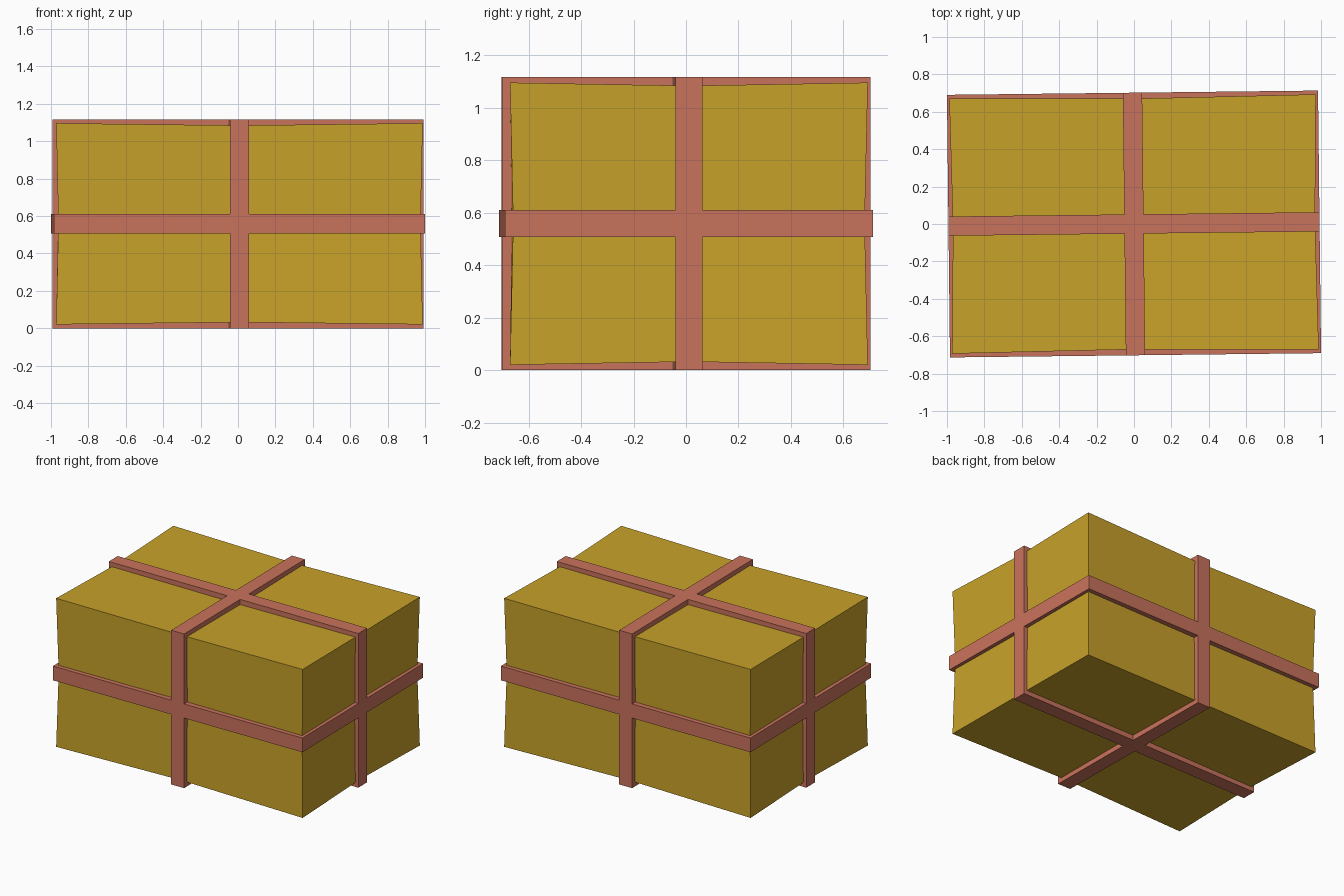
import bpy, bmesh
from mathutils import Matrix, Vector

if "Cube" in bpy.data.objects:
    bpy.data.objects.remove(bpy.data.objects["Cube"])

TURN = 0.0115          # the parcel sits very slightly turned
MID = 0.5585           # centre height


def material(name, color):
    m = bpy.data.materials.new(name)
    m.diffuse_color = (*color, 1)
    m.use_nodes = True
    m.node_tree.nodes["Principled BSDF"].inputs["Base Color"].default_value = m.diffuse_color
    return m


gold = material("gold paper", (0.578, 0.361, 0.023))
coral = material("coral ribbon", (0.584, 0.171, 0.107))


def finish(name, bm, mat):
    bm.transform(Matrix.Translation((0, 0, MID)) @ Matrix.Rotation(TURN, 4, 'Z'))
    bmesh.ops.recalc_face_normals(bm, faces=bm.faces)
    me = bpy.data.meshes.new(name)
    bm.to_mesh(me)
    bm.free()
    me.materials.append(mat)
    ob = bpy.data.objects.new(name, me)
    bpy.context.collection.objects.link(ob)
    return ob


# Parcel: box split in halves, drawn in a little where the ribbons squeeze it
HALF = Vector((0.980, 0.682, 0.538))
bm = bmesh.new()
bmesh.ops.create_cube(bm, size=2)
bmesh.ops.subdivide_edges(bm, edges=bm.edges[:], cuts=1, use_grid_fill=True)
for v in bm.verts:
    pinch = (0, 0.012, 0.018)[sum(abs(c) < 0.1 for c in v.co)]
    v.co = [round(c) * (h - pinch) for c, h in zip(v.co, HALF)]
finish("parcel", bm, gold)

# Ribbons: three rectangular bands, one round each axis
OUT = (0.992, 0.702, 0.5585)
WIDTH, DEPTH = 0.103, 0.06


def ribbon(name, axis):
    a, b = [i for i in range(3) if i != axis]
    bm = bmesh.new()
    rings = []
    for inset, side in ((0, -1), (0, 1), (DEPTH, 1), (DEPTH, -1)):
        ring = []
        for sa, sb in ((-1, -1), (1, -1), (1, 1), (-1, 1)):
            p = [0, 0, 0]
            p[axis] = side * WIDTH / 2
            p[a] = sa * (OUT[a] - inset)
            p[b] = sb * (OUT[b] - inset)
            ring.append(bm.verts.new(p))
        rings.append(ring)
    for k in range(4):
        r, s = rings[k], rings[(k + 1) % 4]
        for i in range(4):
            j = (i + 1) % 4
            bm.faces.new((r[i], r[j], s[j], s[i]))
    finish(name, bm, coral)


ribbon("cross_ribbon", 0)
ribbon("lengthwise_ribbon", 1)
ribbon("waist_ribbon", 2)
